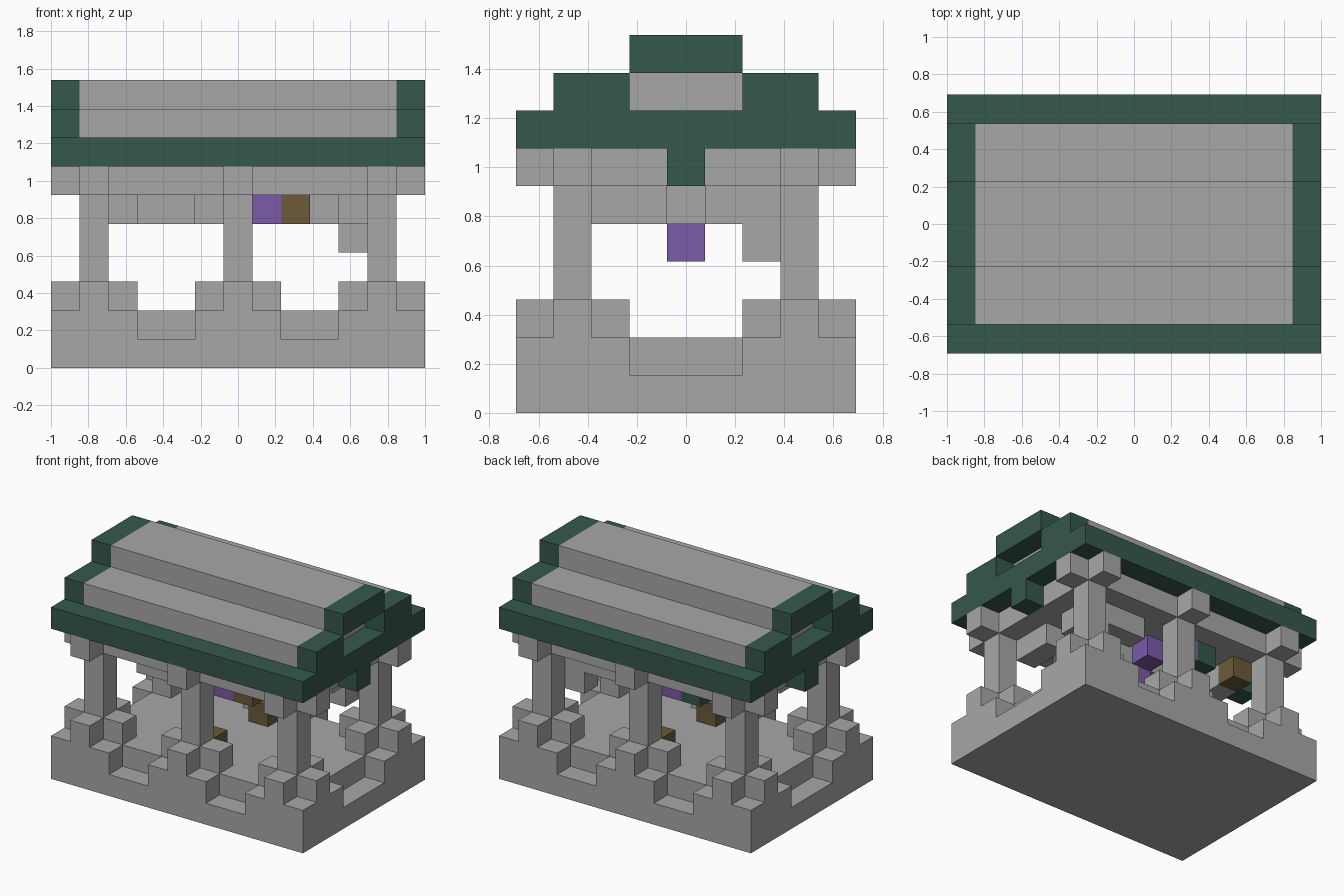
import bpy, bmesh, math
from mathutils import Vector

if "Cube" in bpy.data.objects:
    bpy.data.objects.remove(bpy.data.objects["Cube"], do_unlink=True)

NX, NY = 13, 9          # footprint in blocks
S = 2 / NX              # block size


def material(name, rgb):
    m = bpy.data.materials.new(name)
    m.use_nodes = True
    color = (*rgb, 1)
    m.diffuse_color = color
    m.node_tree.nodes["Principled BSDF"].inputs["Base Color"].default_value = color
    return m


STONE = material("grey_stone", (0.39, 0.39, 0.39))
GREEN = material("dark_green", (0.036, 0.098, 0.068))
PURPLE = material("purple", (0.195, 0.103, 0.39))
BROWN = material("brown", (0.15, 0.102, 0.042))


def block(x, y, z):
    """All cells of a box; each argument is an index or an inclusive pair."""
    spans = [(a, a) if isinstance(a, int) else a for a in (x, y, z)]
    rx, ry, rz = (range(a, b + 1) for a, b in spans)
    return {(i, j, k) for i in rx for j in ry for k in rz}


def mirrored(cells):
    """Repeat cells in all four quadrants."""
    out = set()
    for i, j, k in cells:
        out |= {(a, b, k) for a in (i, NX - 1 - i) for b in (j, NY - 1 - j)}
    return out


def arms(i, j, k):
    """Four blocks around a post."""
    return {(i - 1, j, k), (i + 1, j, k), (i, j - 1, k), (i, j + 1, k)}


parts = {}


def part(name, mat, cells):
    """Register a part; a later part takes the cells it shares with earlier ones."""
    for _, other in parts.values():
        other -= cells
    parts[name] = (mat, set(cells))


# Stepped base with shallow notches in each edge
notches = mirrored(block((3, 4), 0, 1) | block(0, (3, 5), 1))
part("base", STONE, block((0, 12), (0, 8), (0, 1)) - notches)

# Posts with cross-shaped feet and capitals
posts = [(1, 1), (6, 1)]
part("posts", STONE, mirrored(set().union(*(block(i, j, (2, 6)) for i, j in posts))))
part("post_feet", STONE, mirrored(set().union(*(arms(i, j, 2) for i, j in posts))))
part("post_capitals", STONE, mirrored(set().union(*(arms(i, j, 6) for i, j in posts))))

# Beams joining the posts, and brown steps inside the middle posts
part("beams", STONE, mirrored(block((2, 10), 1, 6) | block(1, (2, 6), 6))
     - parts["posts"][1] - parts["post_capitals"][1])
part("inner_steps", BROWN, mirrored({(6, 2, 2)}))

# Blocks hung beneath the ceiling
hung = block((3, 4), 2, 5) | block((8, 9), 6, 5)
hung |= {(10, 2, 5), (10, 3, 5), (10, 5, 5), (10, 6, 5), (10, 6, 4)}
hung |= {(2, 3, 5), (2, 5, 5)} | block((5, 7), 4, 5)
part("hung_stones", STONE, hung)
part("ceiling_core", STONE, block((2, 10), (2, 6), 6))
part("hung_lantern", PURPLE, {(6, 4, 4), (6, 5, 5), (6, 3, 5)})
part("purple_blocks", PURPLE, {(7, 2, 5), (5, 6, 5)})
part("brown_blocks", BROWN, {(8, 2, 5), (2, 6, 5)})
part("green_block", GREEN, {(4, 6, 5)})

# Roof: green eaves and gables around a stepped grey covering
part("eaves", GREEN, block((0, 12), (0, 8), 7))
part("roof_covering", STONE, block((1, 11), (1, 7), (7, 8)) | block((1, 11), (3, 5), 9))
part("gables", GREEN, mirrored(block(0, (1, 2), 8) | block(0, (3, 5), 9) | {(0, 4, 6)}))

occupied = set().union(*(cells for _, cells in parts.values()))


def build(name, mat, cells):
    """Skin the exposed sides of the cells and merge coplanar squares."""
    bm = bmesh.new()
    for cell in sorted(cells):
        for axis in range(3):
            for side in (0, 1):
                beside = list(cell)
                beside[axis] += 2 * side - 1
                if tuple(beside) in occupied:
                    continue
                u, v = (axis + 1) % 3, (axis + 2) % 3
                corners = []
                for du, dv in ((0, 0), (1, 0), (1, 1), (0, 1)):
                    p = Vector(cell)
                    p[axis] += side
                    p[u] += du
                    p[v] += dv
                    corners.append(bm.verts.new((p - Vector((NX / 2, NY / 2, 0))) * S))
                bm.faces.new(corners if side else corners[::-1])
    bmesh.ops.remove_doubles(bm, verts=bm.verts, dist=S / 100)
    bmesh.ops.dissolve_limit(bm, angle_limit=math.radians(1),
                             verts=bm.verts, edges=bm.edges)
    mesh = bpy.data.meshes.new(name)
    bm.to_mesh(mesh)
    bm.free()
    mesh.materials.append(mat)
    bpy.context.collection.objects.link(bpy.data.objects.new(name, mesh))


for name, (mat, cells) in parts.items():
    if cells:
        build(name, mat, cells)
